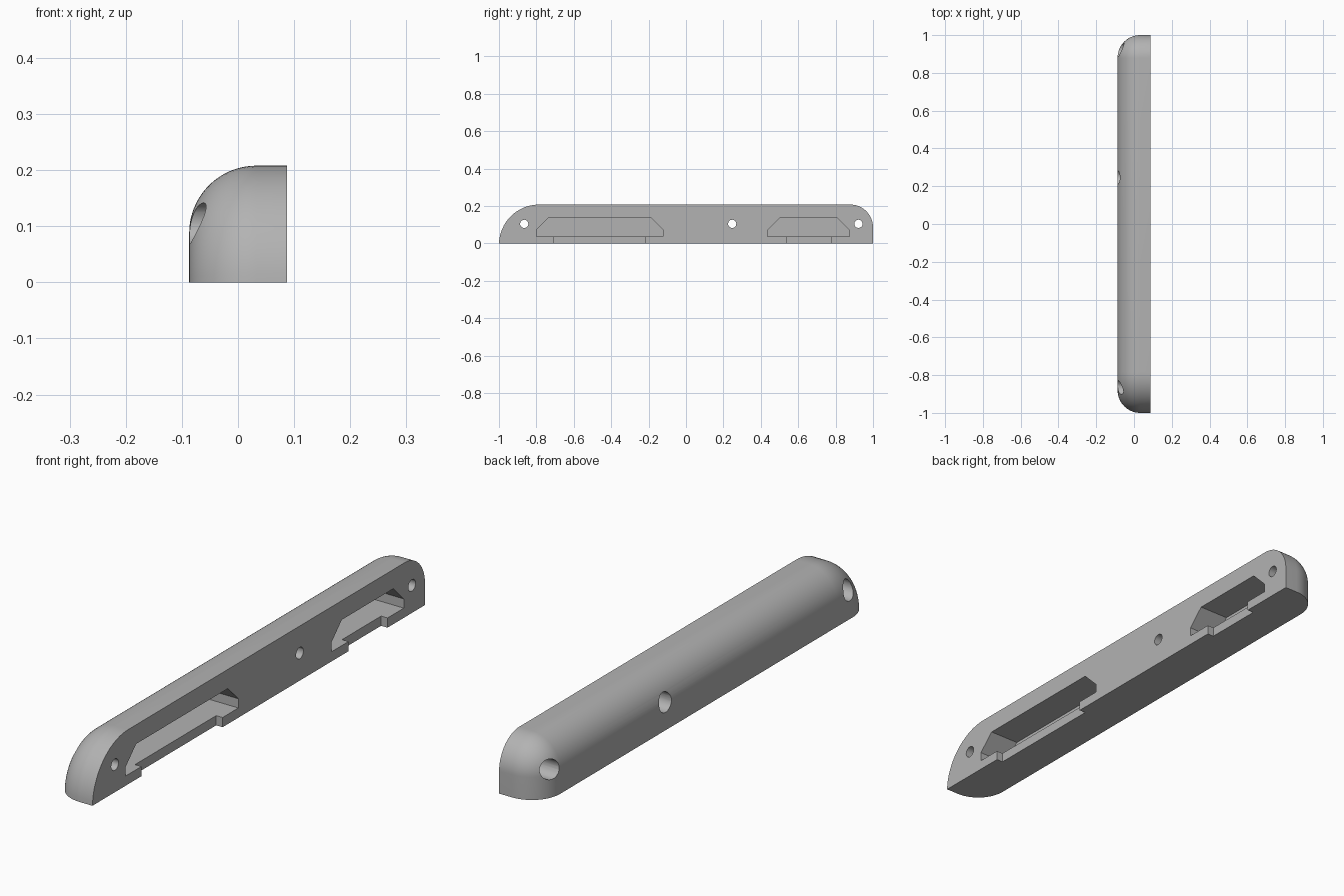
import bpy, bmesh, math

cube = bpy.data.objects.get("Cube")
if cube:
    bpy.data.objects.remove(cube)

HALF_W, HEIGHT = 0.087, 0.208
FILLET = 0.12          # rounding of the outer edge
FRONT_R, BACK_R = 0.215, 0.122
STEPS = 20

grey = bpy.data.materials.new("plain grey")
grey.use_nodes = True
grey.diffuse_color = (0.45, 0.45, 0.45, 1)
grey.node_tree.nodes["Principled BSDF"].inputs["Base Color"].default_value = (0.45, 0.45, 0.45, 1)


def loft(name, rings):
    """Solid through a list of (x, [(y, z), ...]) sections."""
    bm = bmesh.new()
    loops = [[bm.verts.new((x, y, z)) for y, z in pts] for x, pts in rings]
    n = len(loops[0])
    for a, b in zip(loops, loops[1:]):
        for i in range(n):
            j = (i + 1) % n
            bm.faces.new((a[i], a[j], b[j], b[i]))
    bm.faces.new(loops[0][::-1])
    bm.faces.new(loops[-1])
    bmesh.ops.recalc_face_normals(bm, faces=bm.faces)
    mesh = bpy.data.meshes.new(name)
    bm.to_mesh(mesh)
    bm.free()
    mesh.materials.append(grey)
    obj = bpy.data.objects.new(name, mesh)
    bpy.context.collection.objects.link(obj)
    return obj


def arc(cy, cz, r, a0, a1):
    return [(cy + r * math.cos(a0 + (a1 - a0) * i / STEPS),
             cz + r * math.sin(a0 + (a1 - a0) * i / STEPS)) for i in range(STEPS + 1)]


def outline(d):
    """Side profile pulled in by d everywhere except the flat base."""
    rf, rb = FRONT_R - d, BACK_R - d
    cz = HEIGHT - FRONT_R
    front = arc(-1 + FRONT_R, cz, rf, math.pi - math.asin(-cz / rf), math.pi / 2)
    back = arc(1 - BACK_R, HEIGHT - BACK_R, rb, math.pi / 2, 0)
    return front + back + [(1 - d, 0)]


# Body: rounded outer side, flat inner side
rings = []
for i in range(STEPS + 1):
    t = math.pi / 2 * i / STEPS
    rings.append((-HALF_W + FILLET * (1 - math.cos(t)), outline(FILLET * (1 - math.sin(t)))))
rings.append((HALF_W, outline(0)))
body = loft("handle_body", rings)


def cut(name, x0, x1, pts):
    cutter = loft(name, [(x0, pts), (x1, pts)])
    cutter.hide_render = True
    mod = body.modifiers.new(name, "BOOLEAN")
    mod.operation, mod.solver, mod.object = "DIFFERENCE", "EXACT", cutter
    bpy.context.view_layer.objects.active = body
    bpy.ops.object.modifier_apply(modifier=name)
    bpy.data.objects.remove(cutter)


def circle(y, z, r):
    return arc(y, z, r, 0, 2 * math.pi)[:-1]


# Pockets with chamfered top corners, and a shallow entry slot below each
for y0, y1, s0, s1 in ((-0.8, -0.122, -0.705, -0.217), (0.437, 0.873, 0.54, 0.775)):
    cut("pocket", HALF_W - 0.125, 0.2,
        [(y0, 0.037), (y1, 0.037), (y1, 0.072), (y1 - 0.063, 0.135),
         (y0 + 0.063, 0.135), (y0, 0.072)])
    cut("entry_slot", HALF_W - 0.027, 0.2, [(s0, -0.05), (s1, -0.05), (s1, 0.05), (s0, 0.05)])

# Screw holes, widened from the outer side
for y in (-0.865, 0.247, 0.922):
    cut("screw_hole", -0.2, 0.2, circle(y, 0.105, 0.022))
    cut("counterbore", -0.2, 0.02, circle(y, 0.105, 0.037))

bpy.ops.object.select_all(action="DESELECT")
body.select_set(True)
bpy.context.view_layer.objects.active = body
bpy.ops.object.shade_smooth_by_angle(angle=math.radians(30))
